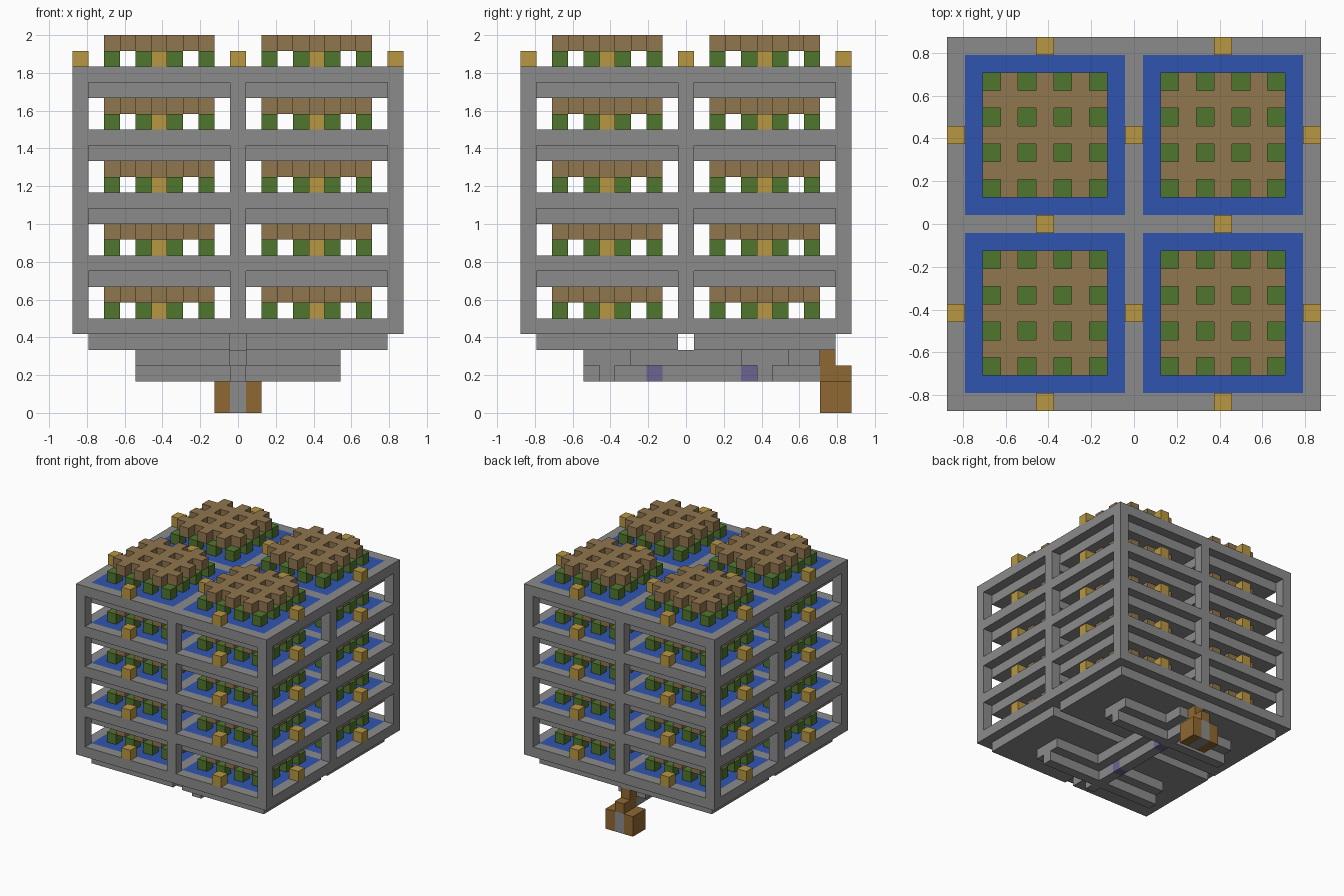
import bpy, bmesh
from mathutils import Vector

if "Cube" in bpy.data.objects:
    bpy.data.objects.remove(bpy.data.objects["Cube"], do_unlink=True)

U = 1 / 12          # edge length of one block
FLOORS = range(5)   # planting floors
EDGE = 10           # outermost block row
QUADS = [(sx, sy) for sx in (-1, 1) for sy in (-1, 1)]


def material(name, rgb):
    m = bpy.data.materials.new(name)
    m.use_nodes = True
    m.diffuse_color = (*rgb, 1)
    m.node_tree.nodes["Principled BSDF"].inputs["Base Color"].default_value = (*rgb, 1)
    return m


STONE = material("grey stone", (0.26, 0.26, 0.26))
WATER = material("blue water", (0.03, 0.09, 0.43))
SOIL = material("light brown", (0.28, 0.18, 0.077))
LEAF = material("leaf green", (0.08, 0.18, 0.026))
LAMP = material("yellow", (0.48, 0.31, 0.054))
WOOD = material("chest brown", (0.275, 0.138, 0.032))
PURPLE = material("dull purple", (0.147, 0.127, 0.283))


def block(xs, ys, zs):
    """All cells of a box of blocks."""
    return {(x, y, z) for x in xs for y in ys for z in zs}


def span(a, b):
    return range(a, b + 1)


def build(name, cells, mat):
    """Skin a set of blocks with square faces on the open sides only."""
    bm = bmesh.new()
    for cell in sorted(cells):
        centre = Vector((cell[0], cell[1], cell[2] + 0.5))
        for axis in range(3):
            for sign in (-1, 1):
                near = list(cell)
                near[axis] += sign
                if tuple(near) in cells:
                    continue
                n, a, b = Vector(), Vector(), Vector()
                n[axis] = sign / 2
                a[(axis + 1) % 3] = 0.5
                b[(axis + 2) % 3] = 0.5 * sign
                corners = (-a - b, a - b, a + b, b - a)
                bm.faces.new([bm.verts.new((centre + n + c) * U) for c in corners])
    bmesh.ops.remove_doubles(bm, verts=bm.verts, dist=U / 100)
    mesh = bpy.data.meshes.new(name)
    bm.to_mesh(mesh)
    bm.free()
    mesh.materials.append(mat)
    obj = bpy.data.objects.new(name, mesh)
    bpy.context.collection.objects.link(obj)


# Stone frame: posts and a crossed ring of beams on each floor
lines = (-EDGE, 0, EDGE)
full = span(-EDGE, EDGE)
frame = block(lines, lines, span(5, 21))
for f in FLOORS:
    frame |= block(lines, full, [5 + 4 * f]) | block(full, lines, [5 + 4 * f])
build("frame", frame, STONE)

# Planting floors
for f in FLOORS:
    base = 4 + 4 * f
    slabs, pools, stems, canopy, lamps = set(), set(), set(), set(), set()
    for sx, sy in QUADS:
        xs, ys = ([s * i for i in span(1, 9)] for s in (sx, sy))
        slabs |= block(xs, ys, [base])
        pools |= block(xs, ys, [base + 1])
        # Stems on every second block, canopy lattice open above them
        px, py = xs[1:-1], ys[1:-1]
        stems |= block(px[::2], py[::2], [base + 2])
        canopy |= block(px, py, [base + 3]) - block(px[::2], py[::2], [base + 3])
    # Lamps at the middle of every beam
    lamps = block((-5, 5), lines, [base + 2]) | block(lines, (-5, 5), [base + 2])
    n = f + 1
    build(f"pool_floor_{n}", slabs, STONE)
    build(f"pool_water_{n}", pools, WATER)
    build(f"stems_{n}", stems, LEAF)
    build(f"canopy_{n}", canopy, SOIL)
    build(f"lamps_{n}", lamps, LAMP)

# Collecting channels below: wide upper course, narrow lower course
arms = span(-6, 6)
upper = block(span(-1, 1), span(-6, 8), [3])
for side in (-1, 1):
    upper |= block(arms, span(5 * side - 1, 5 * side + 1), [3])
upper -= block([0], [-6], [3])
sensors = block([0], (-2, 4), [2])
lower = block([0], span(-6, 8), [2]) | block(arms, (-5, 5), [2])
build("channel_walls", upper, STONE)
build("channel_floor", lower - sensors, STONE)
build("channel_sensors", sensors, PURPLE)
build("channel_end_plug", block([0], [9], [4]), STONE)

# Chest with a stone middle band and a wooden chute above it
build("chest", block((-1, 1), (9, 10), (0, 1)), WOOD)
build("chest_band", block([0], (9, 10), (0, 1)), STONE)
build("chute", block([0], (9, 10), [2]) | block([0], [9], [3]), WOOD)
